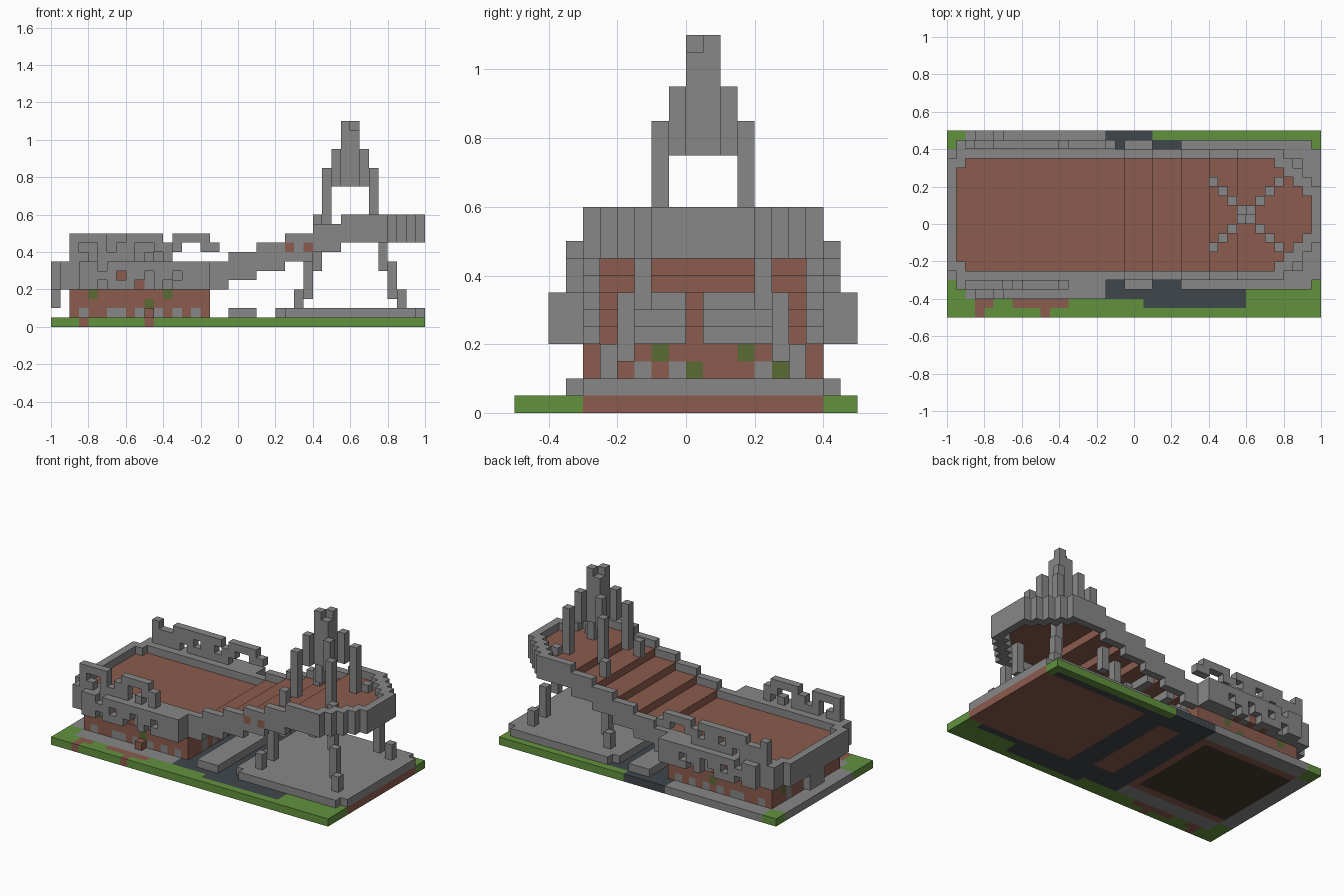
import bpy
import math

UNIT = 0.05  # edge of one block

cube = bpy.data.objects.get("Cube")
if cube:
    bpy.data.objects.remove(cube, do_unlink=True)

COLOURS = {
    "stone_grey": (0.25, 0.245, 0.245),
    "brick_brown": (0.26, 0.107, 0.075),
    "grass_green": (0.122, 0.287, 0.048),
    "slate_path": (0.051, 0.061, 0.071),
    "moss_green": (0.105, 0.145, 0.035),
    "cellar_brown": (0.061, 0.042, 0.03),
}
NAMES = list(COLOURS)
GREY, BROWN, GREEN, SLATE, MOSS, CELLAR = range(6)


def make_material(name):
    rgba = (*COLOURS[name], 1)
    mat = bpy.data.materials.new(name)
    mat.use_nodes = True
    mat.diffuse_color = rgba
    bsdf = next(n for n in mat.node_tree.nodes if n.type == "BSDF_PRINCIPLED")
    bsdf.inputs["Base Color"].default_value = rgba
    bsdf.inputs["Roughness"].default_value = 0.9
    return mat


MATERIALS = [make_material(n) for n in NAMES]


def build(name, cells):
    """Turn a {block: colour} dict into a mesh of its outer faces."""
    verts, faces, colours = {}, [], []
    for cell, colour in cells.items():
        for axis in range(3):
            for side in (0, 1):
                near = list(cell)
                near[axis] += 2 * side - 1
                if tuple(near) in cells:
                    continue
                u, v = (axis + 1) % 3, (axis + 2) % 3
                ring = []
                for du, dv in ((0, 0), (1, 0), (1, 1), (0, 1)):
                    p = list(cell)
                    p[axis] += side
                    p[u] += du
                    p[v] += dv
                    ring.append(verts.setdefault(tuple(p), len(verts)))
                faces.append(ring if side else ring[::-1])
                colours.append(colour)
    mesh = bpy.data.meshes.new(name)
    mesh.from_pydata([[c * UNIT for c in p] for p in verts], [], faces)
    for mat in MATERIALS:
        mesh.materials.append(mat)
    mesh.polygons.foreach_set("material_index", colours)
    obj = bpy.data.objects.new(name, mesh)
    bpy.context.collection.objects.link(obj)


def box(x, y, z, colour=GREY):
    """Blocks in half-open ranges."""
    return {(i, j, k): colour for i in range(*x) for j in range(*y) for k in range(*z)}


def mirror(y):
    return 1 - y


# Ground plate, coloured by zone
def ground_colour(x, y):
    if x < -4:
        if (x < -18 and (y < -6 or y > 7)) or y < -8:
            patch = x in (-17, -10) or (y == -9 and (x == -16 or -13 <= x < -7))
            return BROWN if patch else GREEN
        if -18 <= x < -5 and -5 <= y < 7:
            return CELLAR
        return BROWN if -18 <= x and -6 <= y < 8 else GREY
    if x >= 5 and -6 <= y < 8:
        return BROWN
    if -1 <= x < 2 and -5 <= y < 7:
        return BROWN
    if y == -10 or (y == -9 and not 1 <= x < 12) or (y < -6 and x > 17):
        return GREEN
    if (y == 9 or (y == 8 and x > 18)) and x > 1:
        return GREEN
    if y == -8 and x > 11:
        return GREEN
    return SLATE


build("ground", {(x, y, 0): ground_colour(x, y) for x in range(-20, 20) for y in range(-10, 10)})

# Paved plaza under the spire, and the narrow slab beside it
plaza = {c: col for c, col in box((4, 20), (-7, 9), (1, 2)).items()
         if not (c[0] in (4, 19) and c[1] in (-7, 8))}
build("plaza", plaza)
build("narrow_slab", box((-1, 2), (-7, 9), (1, 2)))

# Brick house with windows under the lower deck
house = {}
for (x, y, z) in box((-18, -3), (-6, 8), (1, 5)):
    if not (x in (-18, -4) or y in (-6, 7) or z == 4):
        continue
    colour = BROWN
    if y in (-6, 7):
        if z == 1 and x in (-17, -14, -13, -11, -9, -7, -5):
            colour = GREY
        if (z == 3 and x in (-16, -8)) or (z == 2 and x == -10):
            colour = MOSS
    elif x in (-18, -4):
        if (z == 3 and y in (-2, 3)) or (z == 2 and y in (0, 5)):
            colour = MOSS
        elif z in (1, 2) and y in (-3, -1, 4):
            colour = GREY
    house[x, y, z] = colour
house[-10, -7, 1] = BROWN
build("house", house)


# Stepped deck with a rounded far end and a stone rim
def half_width(x):
    if x == -20:
        return 6
    if x > 12:
        return round(7.3 * math.sqrt(1 - ((x - 11.5) / 8.2) ** 2))
    return 7


def on_deck(x, y):
    return -20 <= x < 20 and -half_width(x) < y <= half_width(x)


def deck_level(x):
    return 5 if x < -1 else min(10, 6 + (x + 1) // 3)


deck, rim = {}, {}
for x in range(-20, 20):
    for y in range(-6, 8):
        if not on_deck(x, y):
            continue
        z = deck_level(x)
        if all(on_deck(x + i, y + j) for i in (-1, 0, 1) for j in (-1, 0, 1)):
            deck[x, y, z] = BROWN
        else:
            for k in (z - 1, z, z + 1):
                if (x, y, k) not in house:
                    rim[x, y, k] = GREY
rim[5, -6, 8] = rim[7, -6, 8] = BROWN
rim.update(box((-20, -19), (0, 3), (2, 7)))
build("deck", deck)
build("deck_rim", rim)

# Cross beams below the first steps
beams = {}
for x, z in ((-3, 4), (-1, 5), (2, 6)):
    for y in (*range(-4, 0), *range(1, 6)):
        beams[x, y, z] = GREY
build("cross_beams", beams)

# Broken parapets, drawn top row first
FRONT = (".####..####......",
         ".#..#.##..##.....",
         ".##.####.#.#.....")
BACK = (".#..#######.####.",
        ".######.##.##..##",
        ".####.######.....")
BULGE = ("..##.###########.",
         "..####.##.##.###.",
         "..##.###..#.####.")


def pattern(rows, y, top):
    return {(i - 19, y, top - r): GREY
            for r, row in enumerate(rows) for i, ch in enumerate(row) if ch == "#"}


for name, rows, flip in (("front_parapet", FRONT, False), ("back_parapet", BACK, True)):
    place = mirror if flip else int
    wall = pattern(rows, place(-7), 9)
    wall.update(pattern(BULGE, place(-8), 6))
    for x in range(-19, -3):
        for z in (4, 5, 6):
            wall[x, place(-7), z] = BROWN if x in (-13, -11, -9) and z < 6 else GREY
    build(name, wall)

# Four curved ribs rising from the plaza and meeting in a spire
RIB = {5: (2, 4), 4: (3, 7), 3: (6, 12), 2: (11, 17), 1: (15, 19), 0: (15, 21)}
for name, sx, sy in (("front_left_rib", 1, -1), ("front_right_rib", -1, -1),
                     ("back_left_rib", 1, 1), ("back_right_rib", -1, 1)):
    rib = {}
    for step, (low, high) in RIB.items():
        x = 12 + step if sx > 0 else 11 - step
        y = 1 + step if sy > 0 else -step
        for z in range(low, high):
            if (x, y, z) not in deck and (x, y, z) not in rim:
                rib[x, y, z] = GREY
    if sx == sy:
        rib[(12 if sx > 0 else 11), (1 if sy > 0 else 0), 21] = GREY
    build(name, rib)
